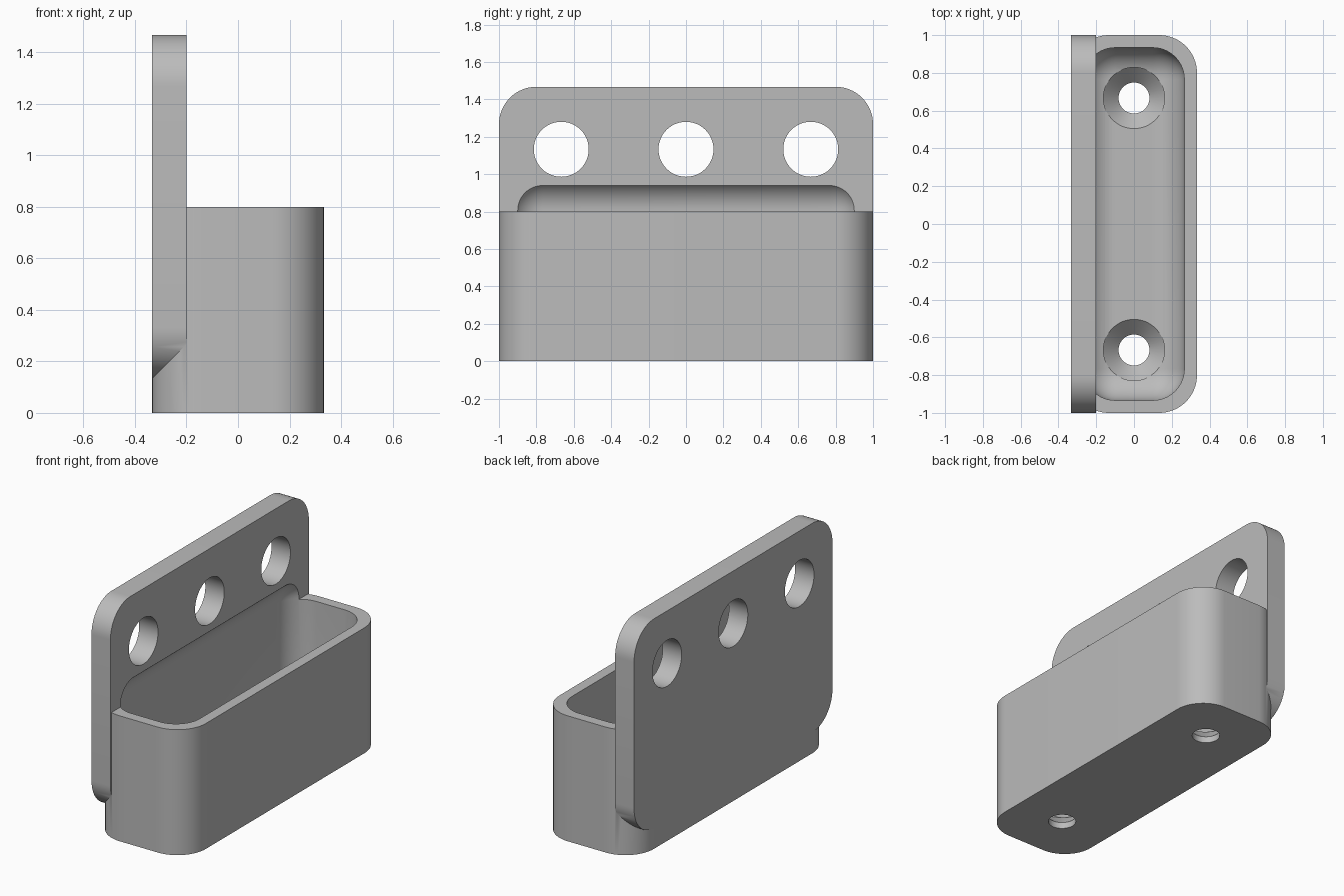
import bpy
import bmesh
from math import cos, sin, pi, radians
from mathutils import Vector, Matrix

cube = bpy.data.objects.get("Cube")
if cube:
    bpy.data.objects.remove(cube, do_unlink=True)

grey = bpy.data.materials.new("plain grey")
grey.use_nodes = True
grey.diffuse_color = (0.5, 0.5, 0.5, 1)
grey.node_tree.nodes["Principled BSDF"].inputs["Base Color"].default_value = (0.5, 0.5, 0.5, 1)

HALF_X, HALF_Y, BOX_TOP = 1 / 3, 1.0, 0.8
PLATE_FRONT, PLATE_LOW, PLATE_TOP = -0.2, 0.133, 1.467
RADIUS, FLOOR = 0.2, 0.12


def make_object(name, bm):
    bmesh.ops.recalc_face_normals(bm, faces=bm.faces)
    mesh = bpy.data.meshes.new(name)
    bm.to_mesh(mesh)
    bm.free()
    mesh.materials.append(grey)
    obj = bpy.data.objects.new(name, mesh)
    bpy.context.collection.objects.link(obj)
    return obj


def rounded_outline(w, h, r, steps=16):
    """Points of a rounded rectangle with half sizes w and h."""
    points = []
    for i, (sx, sy) in enumerate([(1, 1), (-1, 1), (-1, -1), (1, -1)]):
        for k in range(steps + 1):
            a = (i + k / steps) * pi / 2
            points.append((sx * (w - r) + r * cos(a), sy * (h - r) + r * sin(a)))
    return points


def prism(name, points, push):
    """Extrude a closed 3D outline along a vector."""
    bm = bmesh.new()
    face = bm.faces.new([bm.verts.new(p) for p in points])
    out = bmesh.ops.extrude_face_region(bm, geom=[face])
    moved = [g for g in out["geom"] if isinstance(g, bmesh.types.BMVert)]
    bmesh.ops.translate(bm, verts=moved, vec=push)
    return make_object(name, bm)


def lathe(name, profile, centre, steps=48):
    """Closed solid of revolution about a vertical axis."""
    bm = bmesh.new()
    rings = []
    for r, z in profile:
        rings.append([bm.verts.new((centre[0] + r * cos(2 * pi * k / steps),
                                    centre[1] + r * sin(2 * pi * k / steps), z))
                      for k in range(steps)])
    for low, high in zip(rings, rings[1:]):
        for k in range(steps):
            n = (k + 1) % steps
            bm.faces.new((low[k], low[n], high[n], high[k]))
    bm.faces.new(rings[0])
    bm.faces.new(rings[-1])
    return make_object(name, bm)


def combine(target, other, operation):
    mod = target.modifiers.new(operation.lower(), "BOOLEAN")
    mod.operation, mod.solver, mod.object = operation, "EXACT", other
    bpy.context.view_layer.objects.active = target
    bpy.ops.object.modifier_apply(modifier=mod.name)
    bpy.data.objects.remove(other, do_unlink=True)


# Tray body with rounded upright corners
holder = prism("tray_holder",
               [(x, y, 0) for x, y in rounded_outline(HALF_X, HALF_Y, RADIUS)],
               (0, 0, BOX_TOP))

# Mounting plate with rounded corners at the back
mid = (PLATE_LOW + PLATE_TOP) / 2
plate = prism("mounting_plate",
              [(-HALF_X, y, mid + z) for y, z in
               rounded_outline(HALF_Y, (PLATE_TOP - PLATE_LOW) / 2, RADIUS)],
              (PLATE_FRONT + HALF_X, 0, 0))
combine(holder, plate, "UNION")

# Hollow with every edge rounded, which also bites into the plate
bm = bmesh.new()
hollow_top = 0.973
bmesh.ops.create_cube(bm, size=1, matrix=Matrix.Translation((0, 0, (FLOOR + hollow_top) / 2))
                      @ Matrix.Diagonal((0.533, 1.867, hollow_top - FLOOR, 1)))
bmesh.ops.bevel(bm, geom=bm.edges[:], offset=0.167, segments=14, profile=0.5, affect="EDGES")
combine(holder, make_object("hollow_cutter", bm), "DIFFERENCE")

# Countersunk screw holes in the floor
for y in (-0.667, 0.667):
    screw = lathe("screw_cutter", [(0.082, -0.1), (0.082, FLOOR - 0.08),
                                   (0.162, FLOOR), (0.162, FLOOR + 0.1)], (0, y))
    combine(holder, screw, "DIFFERENCE")

# Row of round holes through the plate
for y in (-0.667, 0, 0.667):
    ring = [(-0.5, y + 0.147 * cos(2 * pi * k / 48), 1.133 + 0.147 * sin(2 * pi * k / 48))
            for k in range(48)]
    combine(holder, prism("plate_hole_cutter", ring, (0.5, 0, 0)), "DIFFERENCE")

bpy.ops.object.select_all(action="DESELECT")
holder.select_set(True)
bpy.context.view_layer.objects.active = holder
bpy.ops.object.shade_smooth_by_angle(angle=radians(30))
